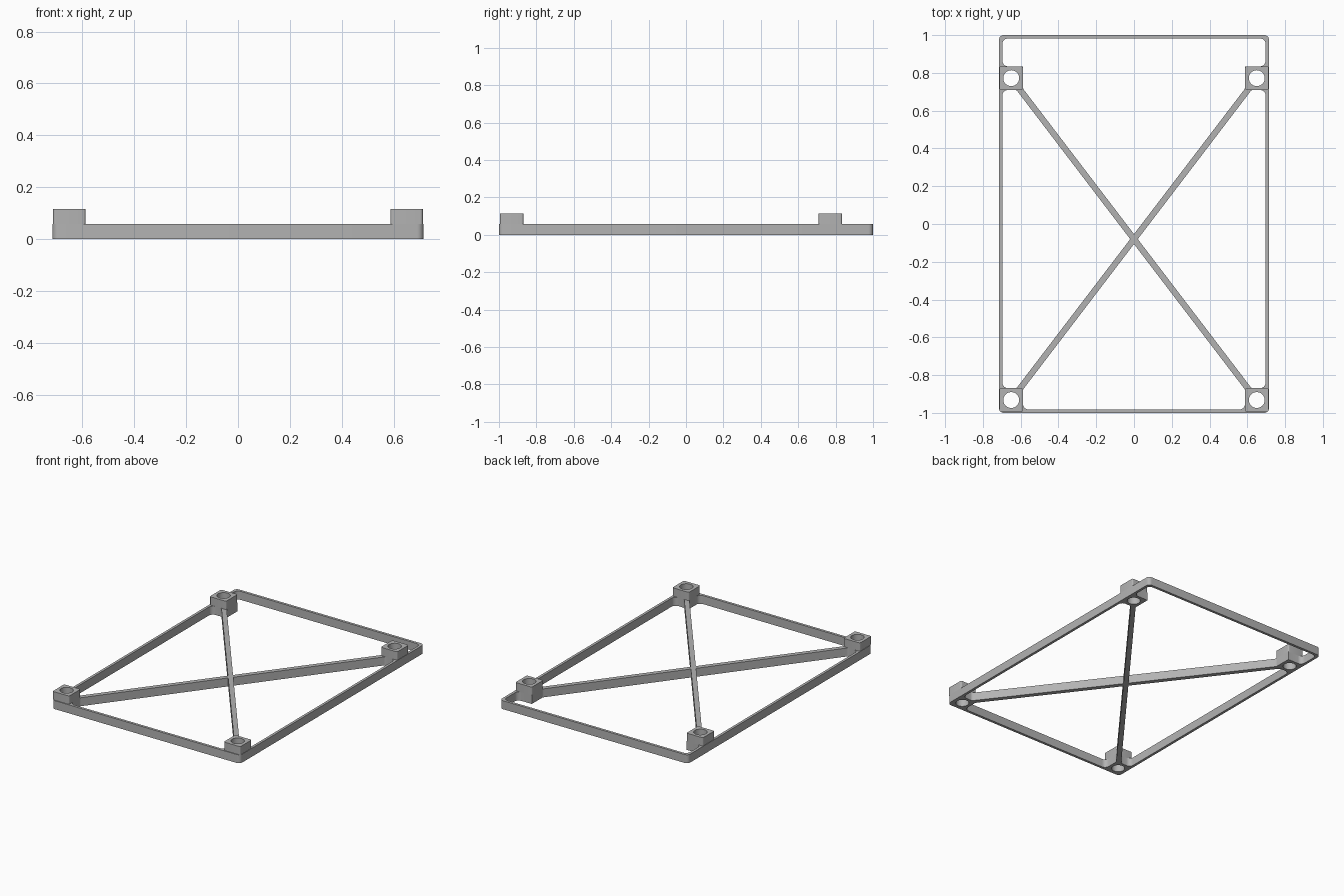
import bpy, bmesh, math
from mathutils import Vector

if "Cube" in bpy.data.objects:
    bpy.data.objects.remove(bpy.data.objects["Cube"])

grey = bpy.data.materials.new("plain_grey")
grey.use_nodes = True
COLOUR = (0.45, 0.45, 0.45, 1)
grey.diffuse_color = COLOUR
grey.node_tree.nodes["Principled BSDF"].inputs["Base Color"].default_value = COLOUR

# Main dimensions
HALF_X, HALF_Y, WALL = 0.715, 1.0, 0.018
RAIL_TOP, POST_TOP = 0.058, 0.115
POST_X, REAR_Y, FRONT_Y, POST_HALF = 0.65, 0.772, -0.932, 0.0625
HOLE, BAR_HALF = 0.042, 0.016


def rounded(corners, radii):
    """Outline with an arc at each corner."""
    out = []
    for i, c in enumerate(corners):
        c, r = Vector(c), radii[i]
        a = (Vector(corners[i - 1]) - c).normalized()
        b = (Vector(corners[(i + 1) % len(corners)]) - c).normalized()
        if r == 0:
            out.append(c)
            continue
        half = a.angle(b) / 2
        centre = c + (a + b).normalized() * r / math.sin(half)
        p, q = c + a * r / math.tan(half), c + b * r / math.tan(half)
        for k in range(7):
            d = (p - centre).lerp(q - centre, k / 6)
            t = k / 6
            turn = math.pi - 2 * half
            u = (p - centre) * math.sin((1 - t) * turn) + (q - centre) * math.sin(t * turn)
            out.append(centre + u / math.sin(turn))
    return out


def circle(x, y, r, n=40):
    return [Vector((x + r * math.cos(math.tau * k / n), y + r * math.sin(math.tau * k / n)))
            for k in range(n)]


def rectangle(x, y, hx, hy, r):
    return rounded([(x - hx, y - hy), (x + hx, y - hy), (x + hx, y + hy), (x - hx, y + hy)], [r] * 4)


def plate(name, outlines, z0, z1):
    """Extruded flat profile; inner outlines become openings."""
    curve = bpy.data.curves.new(name, "CURVE")
    curve.dimensions, curve.fill_mode = "2D", "BOTH"
    curve.extrude = (z1 - z0) / 2
    for pts in outlines:
        s = curve.splines.new("POLY")
        s.points.add(len(pts) - 1)
        for sp, p in zip(s.points, pts):
            sp.co = (p.x, p.y, 0, 1)
        s.use_cyclic_u = True
    obj = bpy.data.objects.new(name, curve)
    bpy.context.collection.objects.link(obj)
    obj.location.z = (z0 + z1) / 2
    bpy.ops.object.select_all(action="DESELECT")
    obj.select_set(True)
    bpy.context.view_layer.objects.active = obj
    bpy.ops.object.convert(target="MESH")
    obj = bpy.context.object
    bm = bmesh.new()
    bm.from_mesh(obj.data)
    bmesh.ops.remove_doubles(bm, verts=bm.verts, dist=0.0001)
    bmesh.ops.recalc_face_normals(bm, faces=bm.faces)
    bm.to_mesh(obj.data)
    bm.free()
    obj.data.materials.clear()
    obj.data.materials.append(grey)
    bpy.ops.object.shade_smooth_by_angle(angle=math.radians(30))
    return obj


# Diagonal brace geometry
mid_y = (REAR_Y + FRONT_Y) / 2
slope = (REAR_Y - mid_y) / POST_X
rise = BAR_HALF * math.hypot(1, slope)      # half width of a bar measured along y
run = rise / slope                          # half width of a bar measured along x
in_x, in_y = HALF_X - WALL, HALF_Y - WALL
post_in = POST_X - POST_HALF
rear_in, rear_out = REAR_Y - POST_HALF, REAR_Y + POST_HALF
front_in = FRONT_Y + POST_HALF
bar_edge_y = slope * post_in + rise         # bar edge where it meets the post side
bar_edge_x = (rear_in - mid_y) / slope + run

# Openings between rails, posts and braces
R = 0.03
rear_opening = rounded(
    [(0, mid_y + rise), (post_in, mid_y + bar_edge_y), (post_in, rear_out), (in_x, rear_out),
     (in_x, in_y), (-in_x, in_y), (-in_x, rear_out), (-post_in, rear_out),
     (-post_in, mid_y + bar_edge_y)],
    [0, 0.02, 0, R, R, R, R, 0, 0.02])
front_opening = rounded(
    [(0, mid_y - rise), (-post_in, mid_y - bar_edge_y), (-post_in, -in_y),
     (post_in, -in_y), (post_in, mid_y - bar_edge_y)],
    [0, 0.02, R, R, 0.02])
side_openings = [rounded(
    [(s * run, mid_y), (s * bar_edge_x, rear_in), (s * in_x, rear_in),
     (s * in_x, front_in), (s * bar_edge_x, front_in)],
    [0, 0.02, R, R, 0.02]) for s in (-1, 1)]

posts = [(s * POST_X, y, f"{row}_{side}_post")
         for s, side in ((1, "left"), (-1, "right"))
         for y, row in ((FRONT_Y, "front"), (REAR_Y, "rear"))]

# Frame with cross braces
plate("frame_with_braces",
      [rectangle(0, 0, HALF_X, HALF_Y, 0.025), rear_opening, front_opening, *side_openings]
      + [circle(x, y, HOLE) for x, y, _ in posts], 0, RAIL_TOP)

# Raised corner posts with through holes
for x, y, name in posts:
    plate(name, [rectangle(x, y, POST_HALF, POST_HALF, 0.01), circle(x, y, HOLE)],
          RAIL_TOP, POST_TOP)
